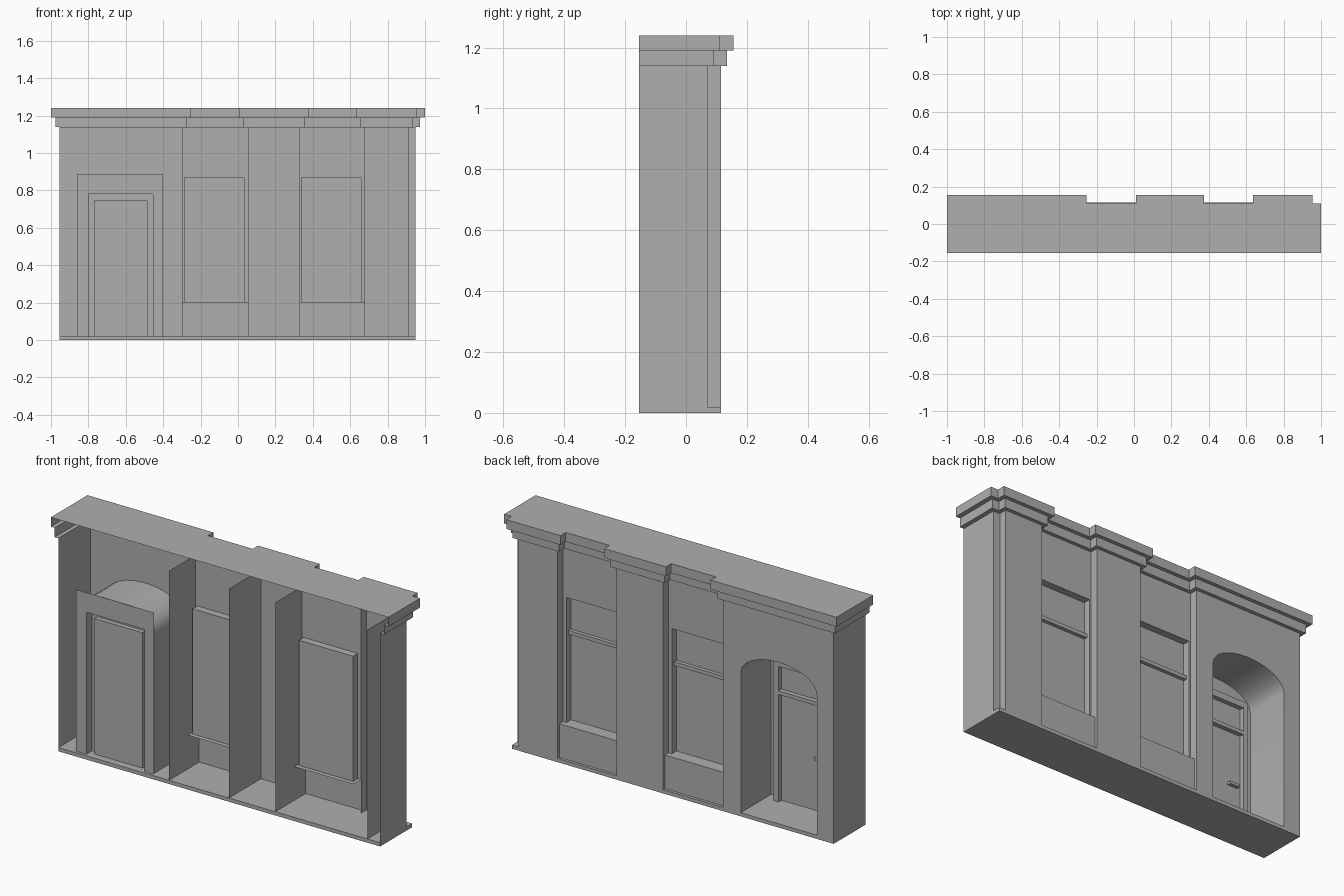
import bpy, bmesh, math

cube = bpy.data.objects.get("Cube")
if cube:
    bpy.data.objects.remove(cube, do_unlink=True)

stone = bpy.data.materials.new("grey_stone")
stone.use_nodes = True
stone.diffuse_color = (0.43, 0.43, 0.43, 1)
stone.node_tree.nodes["Principled BSDF"].inputs["Base Color"].default_value = (0.43, 0.43, 0.43, 1)


def build(name, faces):
    """Make one object from a list of polygons given as point lists."""
    bm = bmesh.new()
    for pts in faces:
        bm.faces.new([bm.verts.new(p) for p in pts])
    bmesh.ops.remove_doubles(bm, verts=bm.verts, dist=0.0001)
    bmesh.ops.recalc_face_normals(bm, faces=bm.faces)
    mesh = bpy.data.meshes.new(name)
    bm.to_mesh(mesh)
    bm.free()
    mesh.materials.append(stone)
    obj = bpy.data.objects.new(name, mesh)
    bpy.context.collection.objects.link(obj)
    return obj


def ruled(a, b):
    """Quads joining two paths of equal length."""
    return [[a[i], a[i + 1], b[i + 1], b[i]] for i in range(len(a) - 1)]


def at_y(path, y):
    return [(x, y, z) for x, z in path]


def at_z(path, z):
    return [(x, y, z) for x, y in path]


def panel(xa, xb, za, zb, y):
    return at_y([(xa, za), (xa, zb), (xb, zb), (xb, za)], y)


def notched(xa, xb, za, zb, y, notch):
    """Wall face with an opening cut up from its lower edge."""
    return at_y([(xa, za), (xa, zb), (xb, zb), (xb, za)] + notch[::-1], y)


def doorway(xa, xb, za, zb):
    return [(xa, za), (xa, zb), (xb, zb), (xb, za)]


def box(xa, xb, ya, yb, za, zb):
    low = [(xa, ya), (xb, ya), (xb, yb), (xa, yb)]
    ring = low + low[:1]
    return [at_z(low, za), at_z(low, zb)] + ruled(at_z(ring, za), at_z(ring, zb))


FRONT, PIER, BAY = -0.155, 0.115, 0.07
FLOOR, SILL, TOP = 0.02, 0.2, 1.14
BAYS = [(-0.30, 0.055), (0.33, 0.68)]


def plan(d):
    """Plan outline of the facade, pushed outwards by d."""
    p, r = PIER + 0.9 * d, BAY + 0.9 * d
    pts = [(-0.955 - d, FRONT), (-0.955 - d, p)]
    for xa, xb in BAYS:
        pts += [(xa + d, p), (xa + d, r), (xb - d, r), (xb - d, p)]
    return pts + [(0.91 + d, p), (0.91 + d, r), (0.95 + 1.1 * d, r), (0.95 + 1.1 * d, FRONT)]


# Base slab
build("base_slab", box(-0.955, 0.95, FRONT, PIER, 0, FLOOR))

# Plain walls: every plan segment except the door wall and the two bays
outline = plan(0)
strips = ruled(at_z(outline, FLOOR), at_z(outline, TOP))
build("pier_walls", [f for i, f in enumerate(strips) if i not in (1, 3, 7)])

# Door wall with arched opening and barrel vault
cx, half, spring, rise = -0.63, 0.225, 0.77, 0.115
arch = [(cx - half, FLOOR)]
for i in range(13):
    a = math.pi * i / 12
    arch.append((cx - half * math.cos(a), spring + rise * math.sin(a)))
arch.append((cx + half, FLOOR))
build("door_wall", [notched(-0.955, -0.30, FLOOR, TOP, PIER, arch)])
PLATE, FRAME, DOOR = -0.14, -0.09, -0.115
vault = build("porch_vault", ruled(at_y(arch, PIER), at_y(arch, PLATE)))
vault.data.shade_smooth()
vault.data.set_sharp_from_angle(angle=math.radians(35))

# Porch inner wall, door frame, door and transom
outer = doorway(-0.80, -0.455, FLOOR, 0.78)
inner = doorway(-0.77, -0.485, FLOOR, 0.745)
build("porch_inner_wall", [notched(-0.86, -0.40, FLOOR, 0.885, PLATE, outer)])
build("door_frame", ruled(at_y(outer, PLATE), at_y(outer, FRAME))
      + [notched(-0.80, -0.455, FLOOR, 0.78, FRAME, inner)]
      + ruled(at_y(inner, FRAME), at_y(inner, DOOR)))
build("door_leaf", [panel(-0.77, -0.485, FLOOR, 0.60, DOOR)])
build("transom_window", [panel(-0.77, -0.485, 0.60, 0.745, DOOR)])
build("transom_bar", box(-0.77, -0.485, DOOR, FRAME, 0.595, 0.615))
build("door_handle", box(-0.75, -0.69, DOOR, DOOR + 0.02, 0.295, 0.31))

# Window bays
for side, (xa, xb) in zip(("right", "left"), BAYS):
    wa, wb = xa + 0.01, xb - 0.02
    glass = 0.03
    opening = doorway(wa, wb, SILL, 0.87)
    build(side + "_bay_wall", [notched(xa, xb, SILL, TOP, BAY, opening)])
    build(side + "_window_reveal", ruled(at_y(opening, BAY), at_y(opening, glass)))
    build(side + "_window_pane", [panel(wa, wb, SILL, 0.87, glass)])
    build(side + "_window_rail", box(wa, wb, glass, glass + 0.02, 0.665, 0.685))
    build(side + "_apron", [panel(xa, xb, FLOOR, SILL, 0.1)])
    sill = [(xa, 0.005), (xb, 0.005), (xb, 0.1), (xa, 0.1)]
    build(side + "_window_sill", [at_z(sill, SILL)])

# Partition sheets behind the facade
for i, x in enumerate((-0.30, 0.055, 0.33, 0.875)):
    back = PIER if i == 3 else BAY
    build("partition_%d" % (i + 1), [[(x, FRONT, FLOOR), (x, back, FLOOR),
                                     (x, back, TOP), (x, FRONT, TOP)]])

# Stepped cornice with open front, and flat roof
MID, ROOF = 1.19, 1.24
low, high = plan(0.022), plan(0.045)
build("lower_cornice", ruled(at_z(outline, TOP), at_z(low, TOP))
      + ruled(at_z(low, TOP), at_z(low, MID)))
build("upper_cornice", ruled(at_z(low, MID), at_z(high, MID))
      + ruled(at_z(high, MID), at_z(high, ROOF)))
build("roof", [at_z(high, ROOF)])
